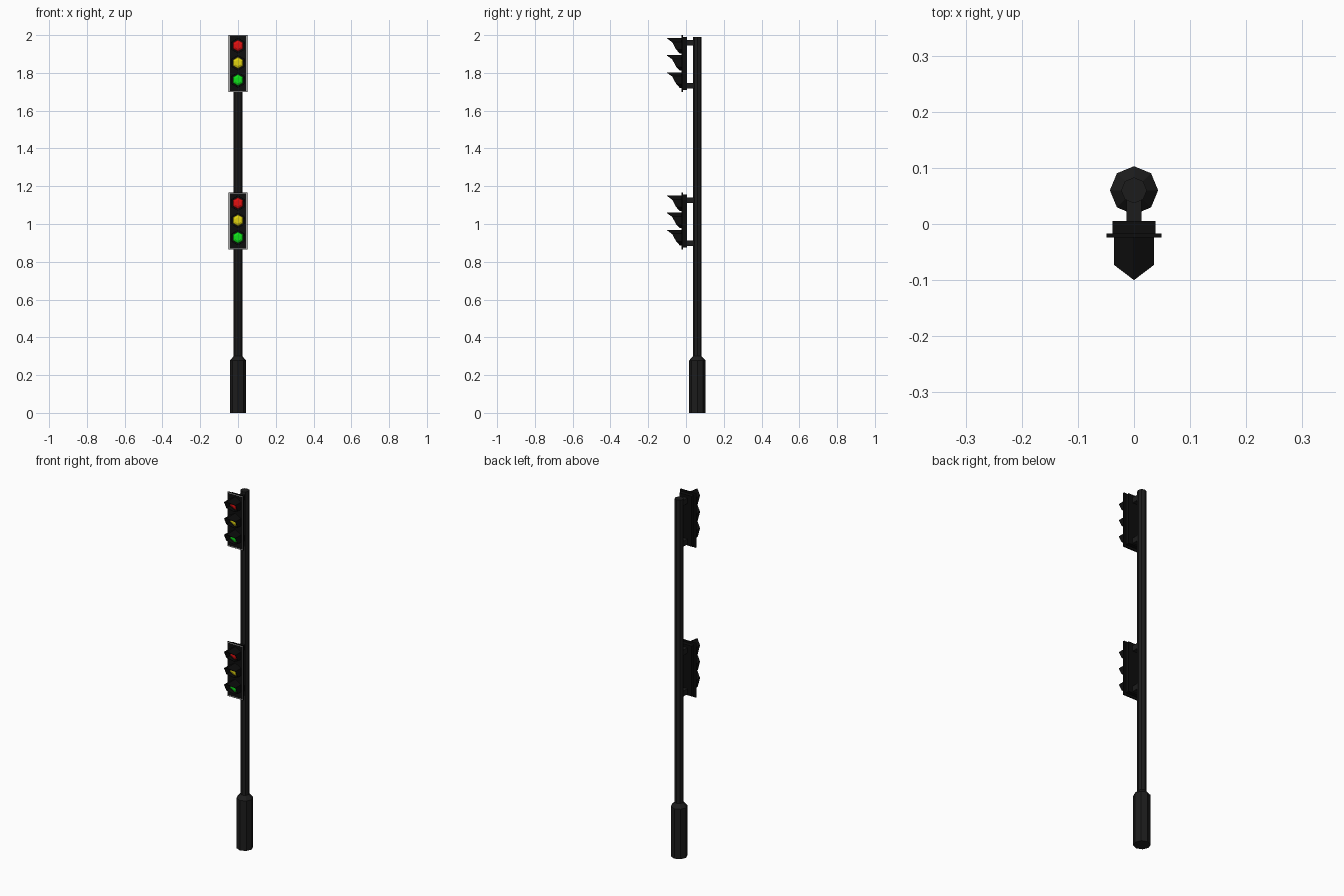
import bpy, bmesh
from math import sin, cos, pi, radians

if "Cube" in bpy.data.objects:
    bpy.data.objects.remove(bpy.data.objects["Cube"])


def material(name, rgb):
    m = bpy.data.materials.new(name)
    m.diffuse_color = (*rgb, 1)
    m.use_nodes = True
    m.node_tree.nodes["Principled BSDF"].inputs["Base Color"].default_value = m.diffuse_color
    return m


POLE = material("pole_grey", (0.012, 0.012, 0.012))
BLACK = material("head_black", (0.004, 0.004, 0.004))
TRIM = material("trim_grey", (0.4, 0.4, 0.4))
LIGHTS = [("red", material("red", (0.75, 0.005, 0.005))),
          ("yellow", material("yellow", (0.75, 0.65, 0.005))),
          ("green", material("green", (0.005, 0.75, 0.01)))]


def finish(name, bm, *mats):
    bmesh.ops.recalc_face_normals(bm, faces=bm.faces)
    me = bpy.data.meshes.new(name)
    bm.to_mesh(me)
    bm.free()
    for m in mats:
        me.materials.append(m)
    ob = bpy.data.objects.new(name, me)
    bpy.context.collection.objects.link(ob)
    return ob


def box_bm(x, y0, y1, z0, z1):
    bm = bmesh.new()
    bmesh.ops.create_cube(bm, size=1)
    for v in bm.verts:
        v.co = (v.co.x * 2 * x, y0 if v.co.y < 0 else y1, z0 if v.co.z < 0 else z1)
    return bm


def bridge(bm, a, b):
    n = len(a)
    for i in range(n):
        bm.faces.new((a[i], a[(i + 1) % n], b[(i + 1) % n], b[i]))


# Octagonal pole with a wider tapered foot
bm = bmesh.new()
rings = [[bm.verts.new((r * cos(i * pi / 4), 0.06 + r * sin(i * pi / 4), z)) for i in range(8)]
         for r, z in [(0.043, 0), (0.043, 0.278), (0.023, 0.3), (0.023, 1.99)]]
for a, b in zip(rings, rings[1:]):
    bridge(bm, a, b)
bm.faces.new(rings[0])
bm.faces.new(rings[-1])
finish("pole", bm, POLE)

HEX = [radians(90 + 60 * i) for i in range(6)]
HOOD_FRONT = [-0.10, -0.073, -0.052, -0.033, -0.052, -0.073]


def hood(name, zc):
    # Hexagonal tube with a swept-back front edge
    bm = bmesh.new()
    back = [bm.verts.new((0.041 * cos(a), -0.022, zc + 0.041 * sin(a))) for a in HEX]
    front = [bm.verts.new((0.041 * cos(a), y, zc + 0.041 * sin(a)))
             for a, y in zip(HEX, HOOD_FRONT)]
    bridge(bm, back, front)
    ob = finish(name, bm, BLACK)
    mod = ob.modifiers.new("thickness", 'SOLIDIFY')
    mod.thickness = 0.003
    mod.offset = -1


def lens(name, zc, mat):
    # Shallow faceted dome
    bm = bmesh.new()
    rings = [[bm.verts.new((r * cos(a), y, zc + r * sin(a))) for a in HEX]
             for r, y in [(0.032, -0.022), (0.029, -0.028), (0.017, -0.034)]]
    bridge(bm, rings[0], rings[1])
    bridge(bm, rings[1], rings[2])
    bm.faces.new(rings[2])
    finish(name, bm, mat)


def signal_head(label, top):
    # Housing and backing plate with a pale border on its front
    finish(label + "_housing", box_bm(0.038, -0.02, 0.005, top - 0.29, top - 0.01), BLACK)
    bm = box_bm(0.049, -0.024, -0.017, top - 0.302, top)
    bm.normal_update()
    face = min(bm.faces, key=lambda f: f.calc_center_median().y)
    bmesh.ops.inset_region(bm, faces=[face], thickness=0.002)
    trim = bmesh.ops.inset_region(bm, faces=[face], thickness=0.006)["faces"]
    for f in trim:
        f.material_index = 1
    finish(label + "_plate", bm, BLACK, TRIM)
    # Lights with hoods
    for i, (colour, mat) in enumerate(LIGHTS):
        zc = top - 0.056 - 0.091 * i
        lens(f"{label}_{colour}_lens", zc, mat)
        hood(f"{label}_{colour}_hood", zc)
    # Brackets to the pole
    for part, dz in (("upper", 0.04), ("lower", 0.268)):
        finish(f"{label}_{part}_bracket",
               box_bm(0.013, 0.0, 0.05, top - dz - 0.015, top - dz + 0.015), POLE)


signal_head("top_signal", 2.0)
signal_head("middle_signal", 1.166)
